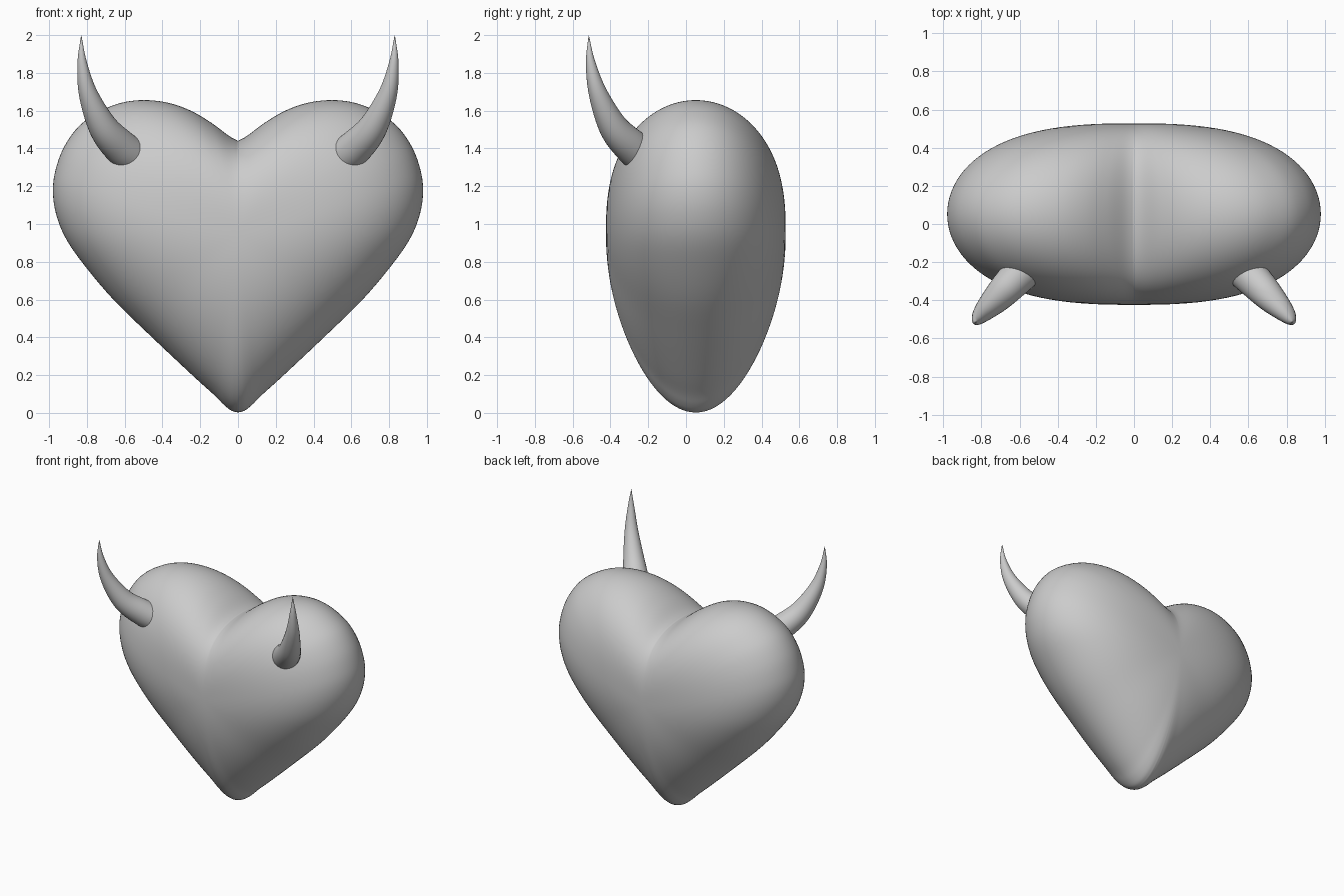
import bpy, bmesh, math
from mathutils import Vector

if "Cube" in bpy.data.objects:
    bpy.data.objects.remove(bpy.data.objects["Cube"])


def spline(pts, steps):
    """Catmull-Rom samples through points of any dimension."""
    pts = [Vector(p) for p in pts]
    pad = [2 * pts[0] - pts[1]] + pts + [2 * pts[-1] - pts[-2]]
    out = []
    for i in range(1, len(pad) - 2):
        a, b, c, d = pad[i - 1:i + 3]
        for k in range(steps):
            t = k / steps
            out.append(0.5 * (2 * b + (c - a) * t + (2 * a - 5 * b + 4 * c - d) * t * t
                              + (3 * b - a - 3 * c + d) * t ** 3))
    return out + [pts[-1]]


def bridge(bm, a, b):
    n = len(a)
    for i in range(n):
        bm.faces.new((a[i], a[(i + 1) % n], b[(i + 1) % n], b[i]))


def finish(bm, name):
    bmesh.ops.recalc_face_normals(bm, faces=bm.faces)
    for f in bm.faces:
        f.smooth = True
    me = bpy.data.meshes.new(name)
    bm.to_mesh(me)
    bm.free()
    ob = bpy.data.objects.new(name, me)
    bpy.context.collection.objects.link(ob)
    return ob


# Heart body: half outline (x, z) from notch to tip, mirrored and inflated in y
half = [(0, 1.44), (.05, 1.468), (.14, 1.535), (.25, 1.6), (.37, 1.642), (.5, 1.656),
        (.62, 1.641), (.73, 1.597), (.84, 1.52), (.92, 1.41), (.965, 1.29), (.98, 1.18),
        (.965, 1.06), (.915, .93), (.82, .79), (.66, .6), (.455, .4), (.235, .193),
        (.13, .098), (.075, .043), (.035, .012), (0, .002)]
right = spline(half, 5)
outline = right + [Vector((-p.x, p.y)) for p in right[-2:0:-1]]
CY, CZ, DEPTH, RINGS = .052, .95, .476, 28


def fullness(z):
    s = min(max((z - .1) / 1.1, 0), 1)
    return 2.1 + .5 * s * s * (3 - 2 * s)


def ring_point(p, r):
    """Inner rings follow a soft bean shape, outer rings the sharp heart."""
    q = p - Vector((0, CZ))
    t = math.atan2(q.y, q.x)
    soft = .98 + .02 * math.sin(t) + .12 * math.sin(3 * t) - .3 * math.sin(t) ** 2
    return q.normalized() * r * (soft * (1 - r * r) + q.length * r * r)


bm = bmesh.new()
prev = None
for k in range(1, 2 * RINGS):
    r = math.sin(math.pi * k / (2 * RINGS))
    side = -1 if k < RINGS else 1
    ring = []
    for p in outline:
        h = math.sqrt(max(0, 1 - r ** fullness(p.y)))
        q = ring_point(p, r)
        ring.append(bm.verts.new((q.x, CY + side * DEPTH * h, CZ + q.y)))
    if prev:
        bridge(bm, prev, ring)
    else:
        first = ring
    prev = ring
for ring, y in ((first, CY - DEPTH), (prev, CY + DEPTH)):
    c = bm.verts.new((0, y, CZ))
    for i in range(len(ring)):
        bm.faces.new((ring[i], ring[(i + 1) % len(ring)], c))
finish(bm, "heart_body")

# Horns: tapered tube along a curved path (x, y, z, radius), mirrored in x
path = spline([(.53, -.2, 1.335, .097), (.625, -.29, 1.41, .093), (.715, -.385, 1.515, .077),
               (.793, -.465, 1.69, .05), (.825, -.505, 1.855, .025), (.83, -.515, 1.998, .001)], 8)
bm = bmesh.new()
prev = None
SIDES = 32
for i, p in enumerate(path):
    a, b = path[max(i - 1, 0)], path[min(i + 1, len(path) - 1)]
    t = (b - a).to_3d().normalized()
    u = t.cross(Vector((0, 1, 0))).normalized()
    v = t.cross(u)
    ring = []
    for k in range(SIDES):
        w = 2 * math.pi * k / SIDES
        ring.append(bm.verts.new(p.to_3d() + p[3] * (math.cos(w) * u + math.sin(w) * v)))
    if prev:
        bridge(bm, prev, ring)
    else:
        bm.faces.new(ring)
    prev = ring
bm.faces.new(prev)
horns = finish(bm, "horns")
horns.modifiers.new("mirror", 'MIRROR')
